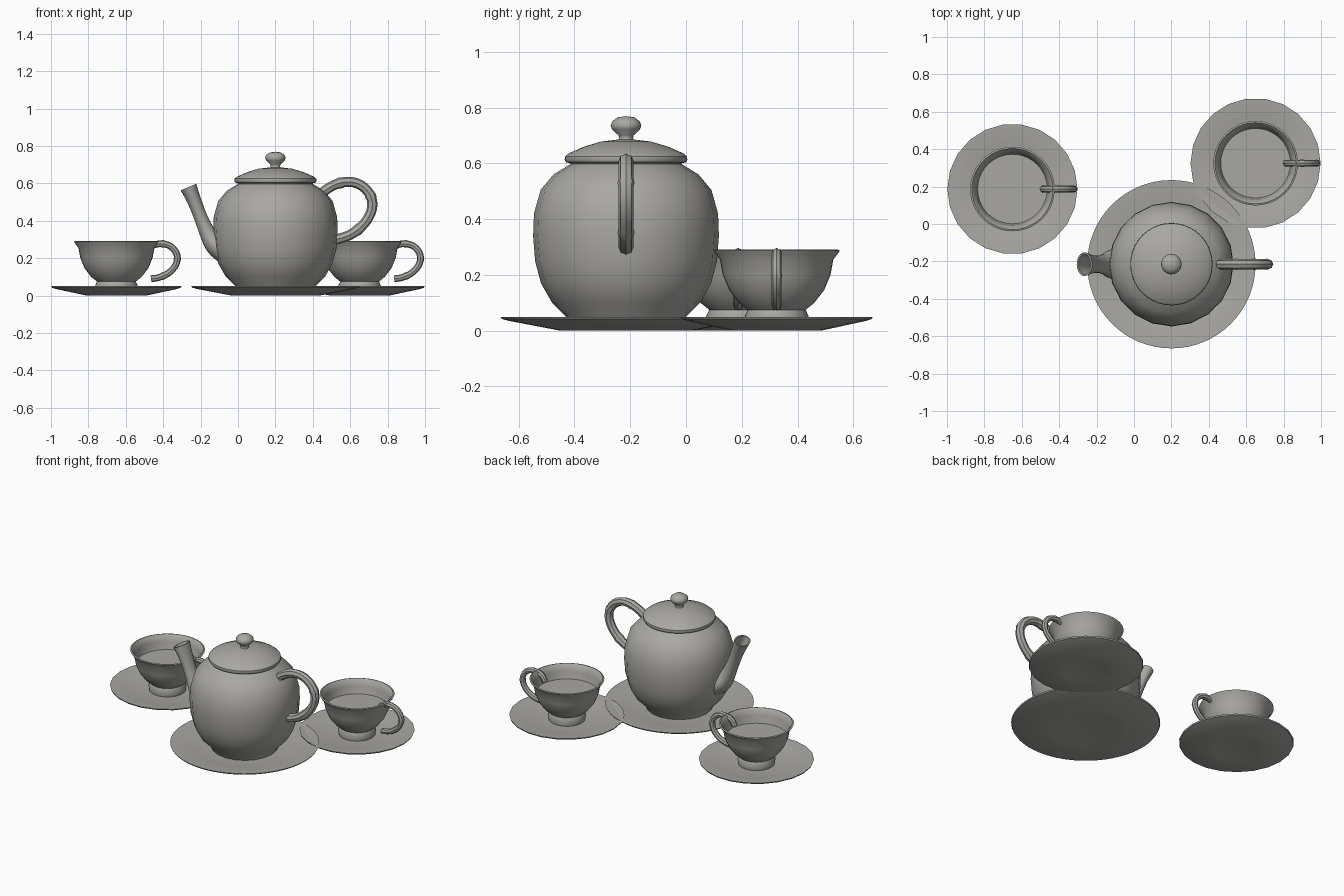
import bpy, bmesh, math
from mathutils import Vector

if "Cube" in bpy.data.objects:
    bpy.data.objects.remove(bpy.data.objects["Cube"])

clay = bpy.data.materials.new("warm_grey_clay")
clay.use_nodes = True
clay.diffuse_color = (0.40, 0.39, 0.365, 1)
clay.node_tree.nodes["Principled BSDF"].inputs["Base Color"].default_value = clay.diffuse_color


def finish(name, bm, origin, angle=40):
    bmesh.ops.remove_doubles(bm, verts=bm.verts, dist=1e-5)
    bmesh.ops.recalc_face_normals(bm, faces=bm.faces)
    mesh = bpy.data.meshes.new(name)
    bm.to_mesh(mesh)
    bm.free()
    mesh.materials.append(clay)
    obj = bpy.data.objects.new(name, mesh)
    obj.location = origin
    bpy.context.collection.objects.link(obj)
    bpy.ops.object.select_all(action="DESELECT")
    obj.select_set(True)
    bpy.context.view_layer.objects.active = obj
    bpy.ops.object.shade_smooth_by_angle(angle=math.radians(angle))
    return obj


def skin(bm, rings):
    """Join neighbouring rings of points with quads."""
    rows = [[bm.verts.new(p) for p in ring] for ring in rings]
    n = len(rows[0])
    for a, b in zip(rows, rows[1:]):
        for i in range(n):
            j = (i + 1) % n
            bm.faces.new((a[i], a[j], b[j], b[i]))
    return rows


def lathe(name, profile, origin, sides=40, flute=0.0, angle=40):
    """Turn (radius, height) points; flute pulls in every other column."""
    bm = bmesh.new()
    rings = []
    for r, z in profile:
        ring = []
        for i in range(sides):
            a = 2 * math.pi * i / sides
            rr = r * (1 - flute * (i % 2))
            ring.append((rr * math.cos(a), rr * math.sin(a), z))
        rings.append(ring)
    skin(bm, rings)
    return finish(name, bm, origin, angle)


def smooth_path(pts, steps=4):
    """Catmull-Rom interpolation of tuples of any length."""
    pts = [Vector(p) for p in pts]
    pts = [2 * pts[0] - pts[1]] + pts + [2 * pts[-1] - pts[-2]]
    out = []
    for a, b, c, d in zip(pts, pts[1:], pts[2:], pts[3:]):
        for s in range(steps):
            t = s / steps
            out.append(0.5 * (2 * b + (c - a) * t + (2 * a - 5 * b + 4 * c - d) * t * t
                              + (3 * b - a - 3 * c + d) * t ** 3))
    return out + [pts[-2]]


def sweep_rings(path, sizes, sides, lobe=0.0):
    """Rings along an x-z path; sizes holds (in-plane, sideways) radii."""
    rings = []
    for k, p in enumerate(path):
        q, r = path[min(k + 1, len(path) - 1)], path[max(k - 1, 0)]
        t = Vector((q[0] - r[0], q[1] - r[1])).normalized()
        ring = []
        for i in range(sides):
            a = 2 * math.pi * i / sides
            f = 1 - lobe * (i % 2)
            u, v = sizes[k][0] * f * math.cos(a), sizes[k][1] * f * math.sin(a)
            ring.append((p[0] - t.y * u, v, p[1] + t.x * u))
        rings.append(ring)
    return rings


def handle(name, pts, radius, origin, joints):
    """Ribbed tube with slightly swollen joints."""
    path = smooth_path(pts)
    sizes = [(radius * (1.13 if k in joints else 1),) * 2 for k in range(len(path))]
    bm = bmesh.new()
    rows = skin(bm, sweep_rings(path, sizes, 16, 0.12))
    bm.faces.new(rows[0])
    bm.faces.new(rows[-1])
    return finish(name, bm, origin, 35)


def saucer(name, origin, rim, foot, sides):
    profile = [(0, 0.006), (foot * 0.9, 0.003), (foot, 0), (rim * 0.93, 0.035), (rim * 0.99, 0.042),
               (rim, 0.05), (rim * 0.98, 0.05), (rim * 0.7, 0.034), (foot, 0.022), (0, 0.02)]
    return lathe(name, profile, origin, sides)


# Teapot and its saucer
POT = (0.2, -0.215, 0)
saucer("teapot_saucer", POT, 0.45, 0.235, 64)
lathe("teapot_body",
      [(0, 0.022), (0.2, 0.022), (0.215, 0.05), (0.265, 0.1), (0.305, 0.17), (0.326, 0.25),
       (0.333, 0.34), (0.33, 0.42), (0.306, 0.505), (0.26, 0.56), (0.2, 0.597), (0.195, 0.615), (0, 0.615)],
      POT, 40, 0.014)
lathe("teapot_lid",
      [(0, 0.6), (0.2, 0.6), (0.215, 0.604), (0.22, 0.613), (0.218, 0.625), (0.205, 0.636),
       (0.15, 0.66), (0.09, 0.678), (0.03, 0.685), (0, 0.686)], POT)
lathe("lid_knob",
      [(0, 0.68), (0.03, 0.68), (0.025, 0.69), (0.027, 0.70), (0.05, 0.722), (0.055, 0.735),
       (0.05, 0.75), (0.03, 0.765), (0, 0.769)], POT, 16)

handle("teapot_handle",
       [(0.22, 0.52), (0.27, 0.565), (0.33, 0.597), (0.4, 0.608), (0.465, 0.585), (0.51, 0.53),
        (0.515, 0.46), (0.475, 0.385), (0.4, 0.325), (0.3, 0.293)], 0.027, POT, (9, 20, 30))

# Spout: outer wall, lip, then inner wall back down
spout = smooth_path([(-0.26, 0.22, 0.06, 0.085), (-0.32, 0.27, 0.056, 0.078), (-0.36, 0.33, 0.044, 0.055),
                     (-0.40, 0.42, 0.036, 0.046), (-0.435, 0.51, 0.038, 0.052), (-0.465, 0.58, 0.045, 0.064)])
outer = sweep_rings(spout, [(p[2], p[3]) for p in spout], 20)
inner = sweep_rings(spout, [(p[2] - 0.009, p[3] - 0.009) for p in spout], 20)
bm = bmesh.new()
skin(bm, outer + inner[::-1])
finish("teapot_spout", bm, POT)

# Two cups on saucers
for side, spot in (("right", (-0.65, 0.187, 0)), ("left", (0.65, 0.325, 0))):
    saucer(side + "_cup_saucer", spot, 0.348, 0.16, 22)
    lathe(side + "_cup",
          [(0, 0.022), (0.11, 0.022), (0.115, 0.05), (0.104, 0.075), (0.135, 0.1), (0.17, 0.145),
           (0.193, 0.2), (0.203, 0.255), (0.222, 0.28), (0.226, 0.288), (0.217, 0.291),
           (0.203, 0.276), (0.194, 0.25), (0.186, 0.2), (0.16, 0.145), (0.12, 0.1), (0, 0.09)], spot)
    lathe(side + "_tea", [(0, 0.2), (0.19, 0.2), (0.186, 0.196), (0, 0.196)], spot)
    handle(side + "_cup_handle",
           [(0.16, 0.225), (0.185, 0.262), (0.235, 0.277), (0.285, 0.266), (0.316, 0.235), (0.326, 0.197),
            (0.312, 0.155), (0.275, 0.118), (0.225, 0.096), (0.185, 0.09)], 0.018, spot, (9, 20, 30))
